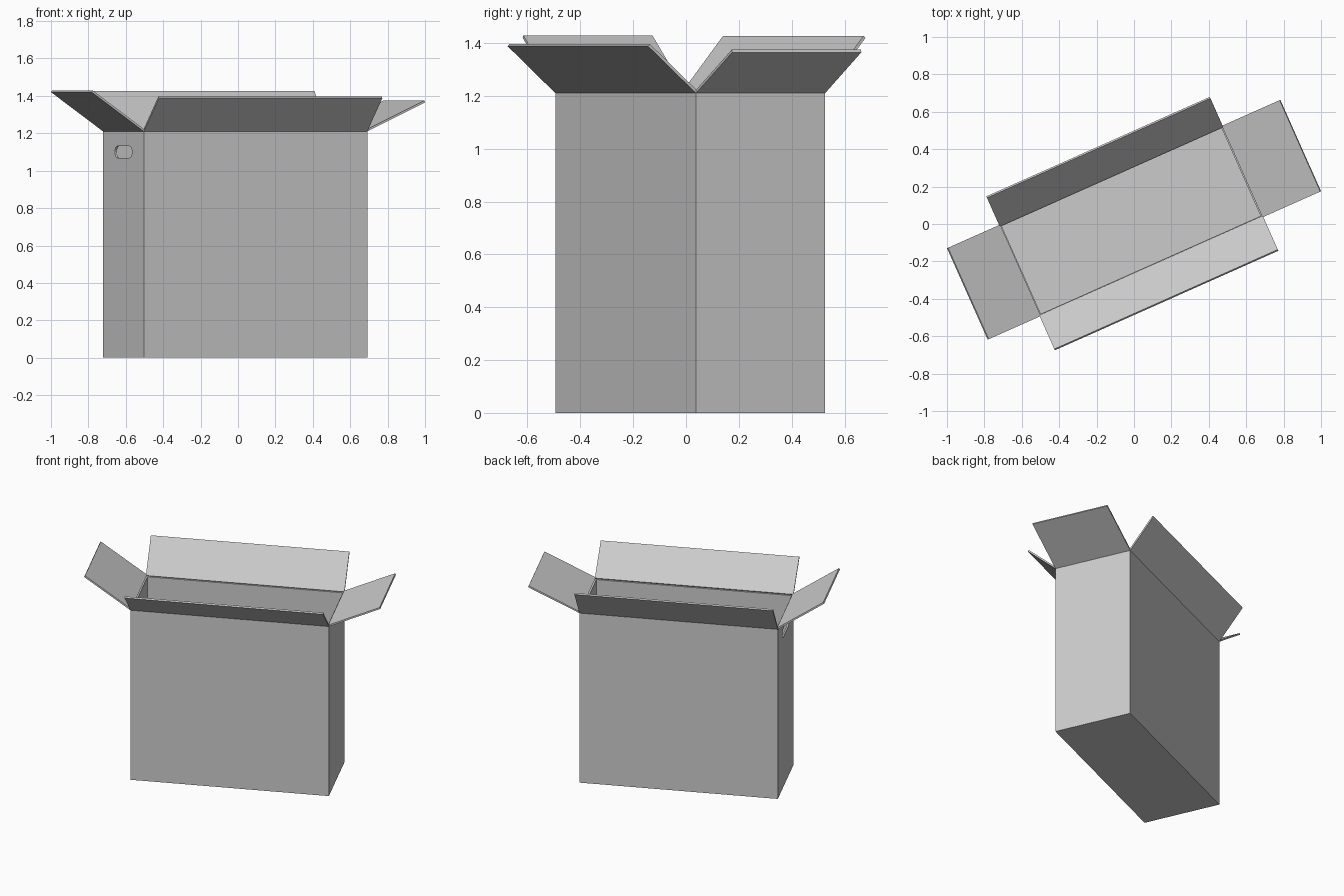
import bpy, bmesh
from math import radians, pi, sin, cos, hypot
from mathutils import Matrix

if "Cube" in bpy.data.objects:
    bpy.data.objects.remove(bpy.data.objects["Cube"])

L, W, H, T = 1.308, 0.535, 1.21, 0.011      # length, width, height, board thickness
PLACE = Matrix.Translation((-0.015, 0.016, 0)) @ Matrix.Rotation(radians(24), 4, 'Z')


def finish(name, bm, local=Matrix.Identity(4)):
    bmesh.ops.recalc_face_normals(bm, faces=bm.faces)
    bm.transform(PLACE @ local)
    me = bpy.data.meshes.new(name)
    bm.to_mesh(me)
    bm.free()
    ob = bpy.data.objects.new(name, me)
    bpy.context.collection.objects.link(ob)
    return ob


def prism(name, profile, vec, local):
    """Extrude a closed profile of 3D points along vec."""
    bm = bmesh.new()
    face = bm.faces.new([bm.verts.new(p) for p in profile])
    new = bmesh.ops.extrude_face_region(bm, geom=[face], use_keep_orig=True)
    verts = [g for g in new['geom'] if isinstance(g, bmesh.types.BMVert)]
    bmesh.ops.translate(bm, verts=verts, vec=vec)
    return finish(name, bm, local)


# Open-topped carton body, hollowed to board thickness
bm = bmesh.new()
bmesh.ops.create_cube(bm, size=1, matrix=Matrix.Translation((0, 0, H / 2)) @ Matrix.Diagonal((L, W, H, 1)))
bmesh.ops.recalc_face_normals(bm, faces=bm.faces)
bmesh.ops.delete(bm, geom=[f for f in bm.faces if f.normal.z > 0.9], context='FACES_ONLY')
me_body = bm
body = finish("carton_body", me_body)
# Make sure the open shell faces outward before thickening it inward
bm = bmesh.new()
bm.from_mesh(body.data)
bm.normal_update()
floor = min(bm.faces, key=lambda f: f.calc_center_median().z)
if floor.normal.z > 0:
    bmesh.ops.reverse_faces(bm, faces=bm.faces)
bm.to_mesh(body.data)
bm.free()
shell = body.modifiers.new("board", 'SOLIDIFY')
shell.thickness, shell.offset, shell.use_even_offset = T, -1, True

# Rounded hand hole through the left end
r, half = 0.031, 0.112
outline = []
for i in range(18):
    side = 1 if i < 9 else -1
    a = -pi / 2 + pi * (i % 9) / 8 + (0 if side > 0 else pi)
    outline.append((-0.05, side * (half - r) + r * cos(a), r * sin(a)))
cutter = prism("hand_hole_cutter", outline, (0.1, 0, 0), Matrix.Translation((-L / 2, 0, 1.1)))
cutter.hide_render = True
cutter.display_type = 'WIRE'
cut = body.modifiers.new("hand_hole", 'BOOLEAN')
cut.operation, cut.object, cut.solver = 'DIFFERENCE', cutter, 'EXACT'

# Four open flaps: outward angle, hinge distance, width, run, rise
for name, ang, dist, width, run, rise in [
        ("front_flap", -90, W / 2, L, 0.198, 0.178),
        ("back_flap", 90, W / 2, L, 0.168, 0.210),
        ("left_flap", 180, L / 2, W, 0.305, 0.210),
        ("right_flap", 0, L / 2, W, 0.338, 0.155)]:
    n = hypot(run, rise)
    ox, oz = -rise / n * T, run / n * T
    y = -width / 2
    prof = [(0, y, 0), (run, y, rise), (run + ox, y, rise + oz), (ox, y, oz)]
    prism(name, prof, (0, width, 0),
          Matrix.Rotation(radians(ang), 4, 'Z') @ Matrix.Translation((dist, 0, H)))
